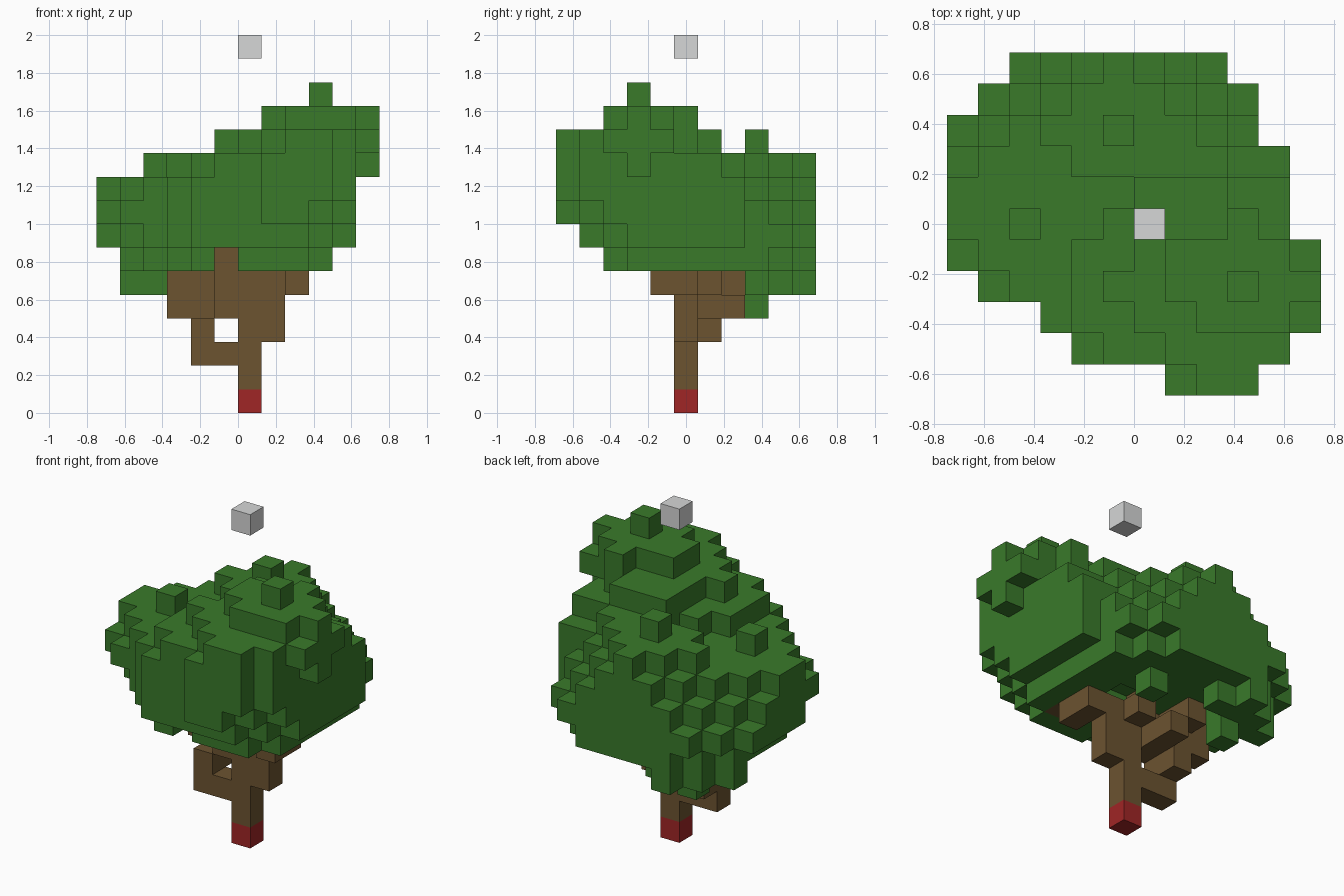
import bpy
import bmesh
from mathutils import Vector

if "Cube" in bpy.data.objects:
    bpy.data.objects.remove(bpy.data.objects["Cube"], do_unlink=True)

UNIT = 0.125                              # edge of one block
ORIGIN = Vector((-0.75, -0.6875, 0.0))    # corner of block (0, 0, 0)


def make_material(name, color):
    mat = bpy.data.materials.new(name)
    mat.use_nodes = True
    mat.diffuse_color = (*color, 1.0)
    shader = next(n for n in mat.node_tree.nodes if n.type == "BSDF_PRINCIPLED")
    shader.inputs["Base Color"].default_value = (*color, 1.0)
    return mat


def box(low, high):
    """All blocks between two corner blocks, inclusive."""
    ranges = [range(a, b + 1) for a, b in zip(low, high)]
    return {(i, j, k) for i in ranges[0] for j in ranges[1] for k in ranges[2]}


def layer(k, left, right, front, back, fl, fr, br, bl):
    """One level of foliage: a rectangle with stepped corners, kept in the crown outline."""
    cells = set()
    for j in range(front, back + 1):
        first, last = crown_rows[j]
        for i in range(max(left, first), min(right, last) + 1):
            w, e, s, n = i - left, right - i, j - front, back - j
            if w + s >= fl and e + s >= fr and e + n >= br and w + n >= bl:
                cells.add((i, j, k))
    return cells


def build(name, cells, occupied, mat):
    """Skin a set of blocks, leaving out faces that touch another block."""
    bm = bmesh.new()
    verts = {}

    def vert(corner):
        if corner not in verts:
            verts[corner] = bm.verts.new(ORIGIN + Vector(corner) * UNIT)
        return verts[corner]

    for cell in sorted(cells):
        for axis in range(3):
            u, v = (axis + 1) % 3, (axis + 2) % 3
            for side in (0, 1):
                neighbour = list(cell)
                neighbour[axis] += 2 * side - 1
                if tuple(neighbour) in occupied:
                    continue
                ring = []
                for du, dv in ((0, 0), (1, 0), (1, 1), (0, 1)):
                    corner = list(cell)
                    corner[axis] += side
                    corner[u] += du
                    corner[v] += dv
                    ring.append(vert(tuple(corner)))
                bm.faces.new(ring if side else ring[::-1])
    mesh = bpy.data.meshes.new(name)
    bm.to_mesh(mesh)
    bm.free()
    mesh.materials.append(mat)
    obj = bpy.data.objects.new(name, mesh)
    bpy.context.collection.objects.link(obj)
    return obj


# Root block and floating marker block
root = {(6, 5, 0)}
marker = {(6, 5, 15)}

# Trunk with forked branches
trunk = set().union(
    box((6, 5, 1), (6, 5, 5)),      # main stem
    box((7, 5, 3), (7, 5, 5)),      # left fork
    box((8, 4, 5), (8, 5, 5)),
    {(8, 3, 6)},
    box((4, 5, 2), (5, 5, 2)),      # right fork
    box((4, 5, 3), (4, 6, 3)),
    box((3, 6, 4), (4, 6, 4)),
    box((3, 6, 5), (4, 6, 5)),
    {(4, 7, 5), (3, 7, 6)},
    box((5, 5, 4), (5, 7, 4)),      # bridge between the forks
    box((5, 5, 5), (5, 5, 6)),
    {(6, 6, 5)},
)

# Crown outline seen from above: first and last block of each row, front to back
crown_rows = [(7, 9), (4, 10), (3, 11), (1, 11), (0, 11), (0, 10),
              (0, 10), (0, 10), (0, 9), (1, 9), (2, 8)]

# Leaning crown, level by level
leaves = set().union(
    layer(6, 1, 9, 2, 10, 3, 1, 2, 2),
    layer(7, 0, 10, 1, 10, 4, 2, 2, 2),
    layer(8, 0, 10, 0, 10, 4, 2, 3, 3),
    layer(9, 0, 10, 0, 10, 5, 1, 4, 4),
    layer(10, 4, 10, 0, 6, 2, 1, 0, 0),     # front mound
    layer(10, 3, 10, 7, 10, 1, 0, 5, 2),    # back mound
    layer(11, 6, 11, 0, 6, 2, 2, 3, 0),
    layer(12, 7, 11, 2, 4, 1, 1, 1, 0),
)
leaves -= box((5, 2, 6), (5, 4, 6))       # gap in front of the stem
leaves -= box((6, 5, 6), (7, 6, 6))       # hollow above the fork
leaves -= box((4, 5, 10), (5, 6, 10))     # dip between the mounds

# Hanging tufts under the crown
leaves |= {(3, 8, 4), (1, 8, 5), (4, 9, 5), (3, 10, 5), (7, 8, 5)}
leaves |= box((2, 8, 5), (3, 9, 5))

# Single blocks sticking out of the sides and top
leaves |= {(10, 7, 9), (11, 3, 10), (11, 4, 11)}
leaves |= {(2, 5, 10), (5, 5, 10), (5, 3, 11), (5, 8, 11), (9, 5, 12), (9, 3, 13)}
leaves -= trunk

green = make_material("leaf green", (0.041, 0.193, 0.023))
brown = make_material("bark brown", (0.15, 0.087, 0.03))
red = make_material("root red", (0.35, 0.019, 0.019))
grey = make_material("light grey", (0.67, 0.68, 0.68))

everything = root | marker | trunk | leaves
build("root_block", root, everything, red)
build("trunk", trunk, everything, brown)
build("foliage", leaves, everything, green)
build("marker_block", marker, everything, grey)
